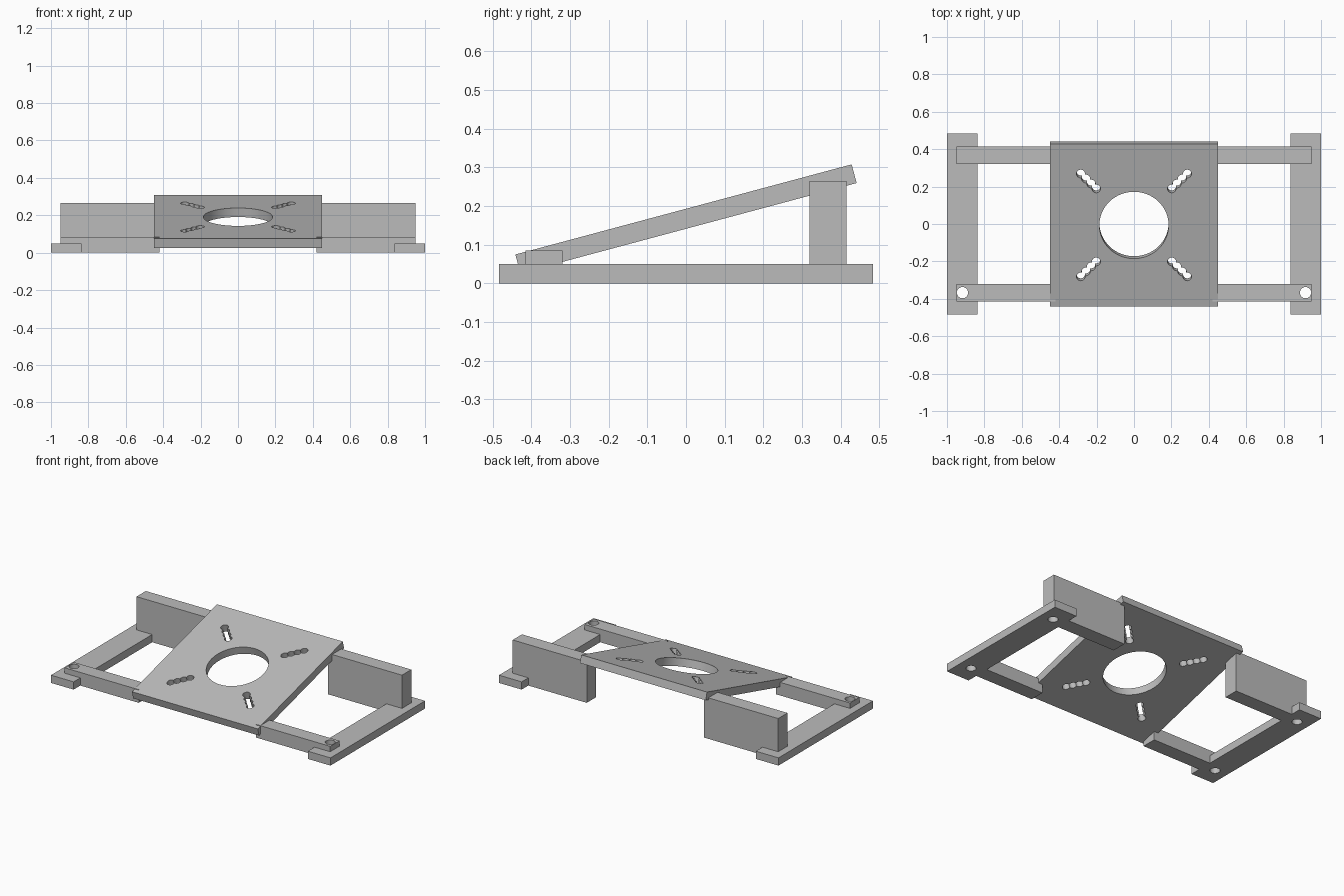
import bpy
import bmesh
from math import radians
from mathutils import Matrix, Vector

if "Cube" in bpy.data.objects:
    bpy.data.objects.remove(bpy.data.objects["Cube"])

grey = bpy.data.materials.new("plain grey")
grey.use_nodes = True
colour = (0.5, 0.5, 0.5, 1)
grey.diffuse_color = colour
grey.node_tree.nodes["Principled BSDF"].inputs["Base Color"].default_value = colour

FOOT = 0.05        # thickness of rails and plate
BEAM_Y = 0.367     # beam centre line, front and back
BEAM_W = 0.095
TILT = Matrix.Translation((0, 0, 0.167)) @ Matrix.Rotation(radians(15), 4, "X")


def finish(name, bm):
    """Turn a bmesh into a grey object."""
    bmesh.ops.recalc_face_normals(bm, faces=bm.faces)
    mesh = bpy.data.meshes.new(name)
    bm.to_mesh(mesh)
    bm.free()
    mesh.materials.append(grey)
    obj = bpy.data.objects.new(name, mesh)
    bpy.context.collection.objects.link(obj)
    return obj


def box(name, centre, size):
    bm = bmesh.new()
    place = Matrix.Translation(centre) @ Matrix.Diagonal((*size, 1))
    bmesh.ops.create_cube(bm, size=1, matrix=place)
    return finish(name, bm)


def lapped_beam(name, side, y, top):
    """Beam with a step underneath where it rests on the side rail."""
    profile = [(0.42, 0), (0.838, 0), (0.838, FOOT), (0.95, FOOT), (0.95, top), (0.42, top)]
    bm = bmesh.new()
    face = bm.faces.new([bm.verts.new((side * x, y - BEAM_W / 2, z)) for x, z in profile])
    pushed = bmesh.ops.extrude_face_region(bm, geom=[face])["geom"]
    verts = [v for v in pushed if isinstance(v, bmesh.types.BMVert)]
    bmesh.ops.translate(bm, verts=verts, vec=(0, BEAM_W, 0))
    return finish(name, bm)


def drill(obj, x, y, radius, segments=32):
    """Cut a round hole along the object's own z axis."""
    bm = bmesh.new()
    bmesh.ops.create_cone(bm, cap_ends=True, segments=segments, radius1=radius,
                          radius2=radius, depth=1, matrix=Matrix.Translation((x, y, 0)))
    cutter = finish("drill", bm)
    cutter.hide_render = True
    mod = obj.modifiers.new("hole", "BOOLEAN")
    mod.operation = "DIFFERENCE"
    mod.solver = "EXACT"
    mod.object = cutter
    bpy.context.view_layer.objects.active = obj
    bpy.ops.object.modifier_apply(modifier=mod.name)
    bpy.data.objects.remove(cutter)


# Side rails with beams and screw holes
parts = []
for side, label in ((1, "left"), (-1, "right")):
    rail = box(label + "_rail", (side * 0.919, 0, FOOT / 2), (0.162, 0.966, FOOT))
    front = lapped_beam(label + "_front_beam", side, -BEAM_Y, 0.085)
    back = lapped_beam(label + "_back_post", side, BEAM_Y, 0.265)
    for y in (-BEAM_Y, BEAM_Y):
        drill(rail, side * 0.917, y, 0.03)
    drill(front, side * 0.917, -BEAM_Y, 0.03)
    parts += [rail, front, back]

# Tilted plate with a round opening and four scalloped slots
plate = box("tilted_plate", (0, 0, 0), (0.9, 0.9, FOOT))
drill(plate, 0, 0, 0.185, 64)
for sx in (-1, 1):
    for sy in (-1, 1):
        for i in range(4):
            reach = 0.202 + i * 0.0275
            drill(plate, sx * reach, sy * reach, 0.023, 24)
plate.matrix_world = TILT
parts.append(plate)

# Smooth the hole walls only
bpy.ops.object.select_all(action="DESELECT")
for obj in parts:
    obj.select_set(True)
bpy.context.view_layer.objects.active = plate
bpy.ops.object.shade_smooth_by_angle(angle=radians(30))
